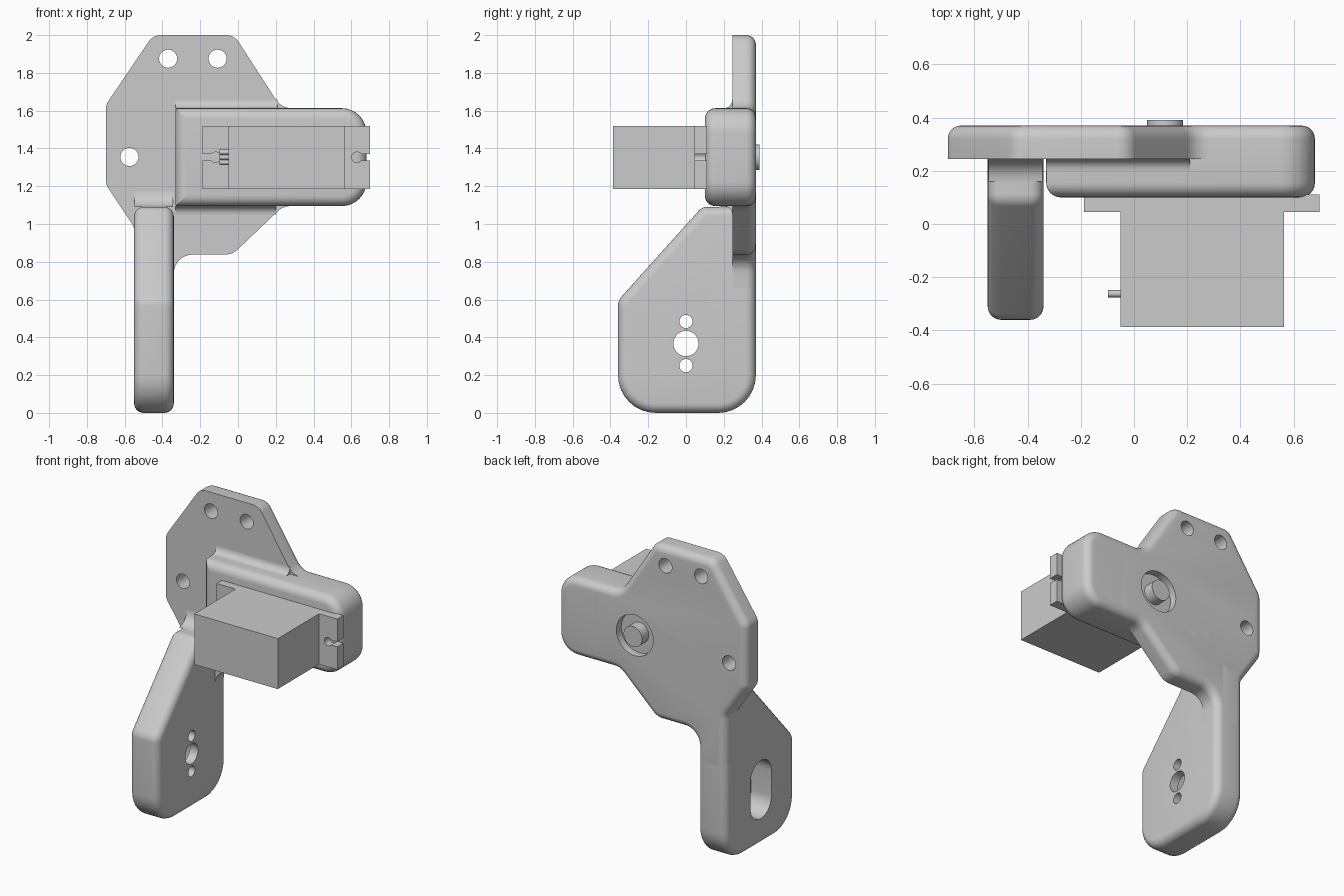
import bpy, bmesh, math
from mathutils import Vector, Matrix

cube = bpy.data.objects.get("Cube")
if cube:
    bpy.data.objects.remove(cube, do_unlink=True)

grey = bpy.data.materials.new("plain grey")
grey.use_nodes = True
COLOUR = (0.6, 0.6, 0.6, 1)
grey.diffuse_color = COLOUR
grey.node_tree.nodes["Principled BSDF"].inputs["Base Color"].default_value = COLOUR


def finish(name, bm):
    bmesh.ops.recalc_face_normals(bm, faces=bm.faces)
    mesh = bpy.data.meshes.new(name)
    bm.to_mesh(mesh)
    bm.free()
    mesh.materials.append(grey)
    ob = bpy.data.objects.new(name, mesh)
    bpy.context.collection.objects.link(ob)
    return ob


def outline(corners, inset, steps=8):
    """Counter-clockwise polygon (u, v, radius), rounded and moved inwards."""
    out = []
    for i, (u, v, r) in enumerate(corners):
        p = Vector((u, v))
        a = (p - Vector(corners[i - 1][:2])).normalized()
        b = (Vector(corners[(i + 1) % len(corners)][:2]) - p).normalized()
        na, nb = Vector((-a.y, a.x)), Vector((-b.y, b.x))
        q = p + (na + nb) * inset / (1 + na.dot(nb))
        if r == 0:
            out.append(q)
            continue
        turn = math.atan2(a.x * b.y - a.y * b.x, a.dot(b))
        side = 1 if turn > 0 else -1
        rad = max(r - side * inset, 0.002)
        start = q - a * rad * math.tan(abs(turn) / 2)
        centre = start + na * side * rad
        for k in range(steps + 1):
            out.append(centre + Matrix.Rotation(turn * k / steps, 2) @ (start - centre))
    return out


def loft(name, corners, rings, axis):
    """Stack outlines, given as (inset, depth), along the x or y axis."""
    bm = bmesh.new()
    loops = []
    for inset, d in rings:
        loops.append([bm.verts.new((p.x, d, p.y) if axis == "y" else (d, p.x, p.y))
                      for p in outline(corners, inset)])
    n = len(loops[0])
    for lo, hi in zip(loops, loops[1:]):
        for i in range(n):
            j = (i + 1) % n
            bm.faces.new((lo[i], lo[j], hi[j], hi[i]))
    bm.faces.new(loops[0])
    bm.faces.new(loops[-1])
    return finish(name, bm)


def rounded(lo, hi, r_lo, r_hi, steps=6):
    """Rings from lo to hi with rounded rims."""
    angles = [math.pi / 2 * k / steps for k in range(steps + 1)]
    first = [(r_lo * (1 - math.sin(t)), lo + r_lo * (1 - math.cos(t))) for t in angles]
    last = [(r_hi * (1 - math.sin(t)), hi - r_hi * (1 - math.cos(t))) for t in reversed(angles)]
    return (first if r_lo else [(0, lo)]) + last


def rod(name, centre, radius, length, axis, sides=32):
    bm = bmesh.new()
    turn = Matrix.Rotation(math.pi / 2, 4, "Y" if axis == "x" else "X")
    bmesh.ops.create_cone(bm, cap_ends=True, segments=sides, radius1=radius, radius2=radius,
                          depth=length, matrix=Matrix.Translation(centre) @ turn)
    return finish(name, bm)


def box(name, lo, hi):
    lo, hi = Vector(lo), Vector(hi)
    bm = bmesh.new()
    bmesh.ops.create_cube(bm, size=1, matrix=Matrix.Translation((lo + hi) / 2)
                          @ Matrix.Diagonal((*(hi - lo), 1)))
    return finish(name, bm)


def cut(ob, cutters):
    bpy.context.view_layer.objects.active = ob
    for c in cutters:
        mod = ob.modifiers.new("cut", "BOOLEAN")
        mod.operation, mod.solver, mod.object = "DIFFERENCE", "EXACT", c
        bpy.ops.object.modifier_apply(modifier=mod.name)


def smooth(ob):
    bpy.ops.object.select_all(action="DESELECT")
    ob.select_set(True)
    bpy.context.view_layer.objects.active = ob
    bpy.ops.object.shade_smooth_by_angle(angle=math.radians(32))


FRONT, BACK = 0.245, 0.37
AXLE_X, AXLE_Z = 0.117, 1.353

# Mounting plate, running into the leg and the arm
plate = loft("mounting_plate", [
    (-0.70, 1.63, 0.08), (-0.70, 1.21, 0.08), (-0.55, 0.985, 0.06), (-0.55, 0.6, 0.06),
    (-0.34, 0.6, 0.06), (-0.34, 0.838, 0.1), (-0.03, 0.838, 0.1), (0.24, 1.095, 0.1),
    (0.45, 1.095, 0.06), (0.45, 1.613, 0.06), (0.23, 1.613, 0.1), (-0.02, 2.0, 0.08),
    (-0.45, 2.0, 0.08)], rounded(FRONT, BACK, 0, 0.05), "y")

# Arm block that carries the motor
arm = loft("arm", [(-0.33, 1.095, 0.005), (0.68, 1.095, 0.13), (0.68, 1.613, 0.13),
                   (-0.33, 1.613, 0.005)], rounded(0.10, BACK, 0.055, 0.05), "y")

# Leg with slanted front
leg = loft("leg", [(-0.36, 0, 0.2), (BACK, 0, 0.2), (BACK, 1.09, 0.06), (0.085, 1.09, 0.06),
                   (-0.36, 0.595, 0.08)], rounded(-0.55, -0.34, 0.05, 0.05), "x")

# Screw holes, axle recess, leg holes and leg slot
holes = [rod("hole_cutter", (x, 0.3, z), 0.048, 0.5, "y")
         for x, z in ((-0.37, 1.875), (-0.108, 1.875), (-0.575, 1.355))]
recess = rod("recess_cutter", (AXLE_X, 0.42, AXLE_Z), 0.135, 0.2, "y", 40)
leg_holes = [rod("leg_hole_cutter", (-0.45, 0, z), r, 0.5, "x")
             for z, r in ((0.25, 0.035), (0.367, 0.067), (0.484, 0.035))]
slot = loft("slot_cutter", [(-0.11, 0.175, 0.109), (0.11, 0.175, 0.109), (0.11, 0.56, 0.109),
                            (-0.11, 0.56, 0.109)], [(0, -0.7), (0, -0.40)], "x")
cut(plate, holes + [recess])
cut(arm, [recess])
cut(leg, [slot] + leg_holes)


# Concave fillets where the arm and leg meet the plate
def fillet(name, z, r, up, x0, x1):
    arc = [math.pi / 2 * k / 8 for k in range(9)]
    pts = [(FRONT, z, 0)] + [(FRONT - r + r * math.cos(t), z + up * (r - r * math.sin(t)), 0)
                             for t in arc]
    return loft(name, pts, [(0, x0), (0, x1)], "x")


fillets = [fillet("arm_top_fillet", 1.613, 0.045, 1, -0.33, 0.21),
           fillet("arm_bottom_fillet", 1.095, 0.045, -1, -0.33, 0.2),
           fillet("leg_top_fillet", 1.09, 0.085, 1, -0.547, -0.343)]

# Motor body, notched flange, output axle and cable stubs
Z0, Z1 = 1.185, 1.52
box("motor_body", (-0.05, -0.387, Z0), (0.563, 0.12, Z1))
flange = box("motor_flange", (-0.188, 0.045, Z0), (0.698, 0.11, Z1))
notches = []
for x, x0, x1 in ((-0.118, -0.3, -0.118), (0.63, 0.63, 0.8)):
    notches.append(rod("notch_hole_cutter", (x, 0.08, AXLE_Z), 0.028, 0.3, "y", 24))
    notches.append(box("notch_cutter", (x0, -0.1, AXLE_Z - 0.017), (x1, 0.25, AXLE_Z + 0.017)))
cut(flange, notches)
axle = rod("motor_axle", (AXLE_X, 0.34, AXLE_Z), 0.068, 0.1, "y")
wires = [rod("cable_stub", (-0.07, -0.262, AXLE_Z + 0.027 * k), 0.0135, 0.055, "x", 16)
         for k in (-1, 0, 1)]

for ob in [plate, arm, leg, flange, axle] + fillets + wires:
    smooth(ob)
for helper in holes + [recess, slot] + leg_holes + notches:
    bpy.data.objects.remove(helper, do_unlink=True)
